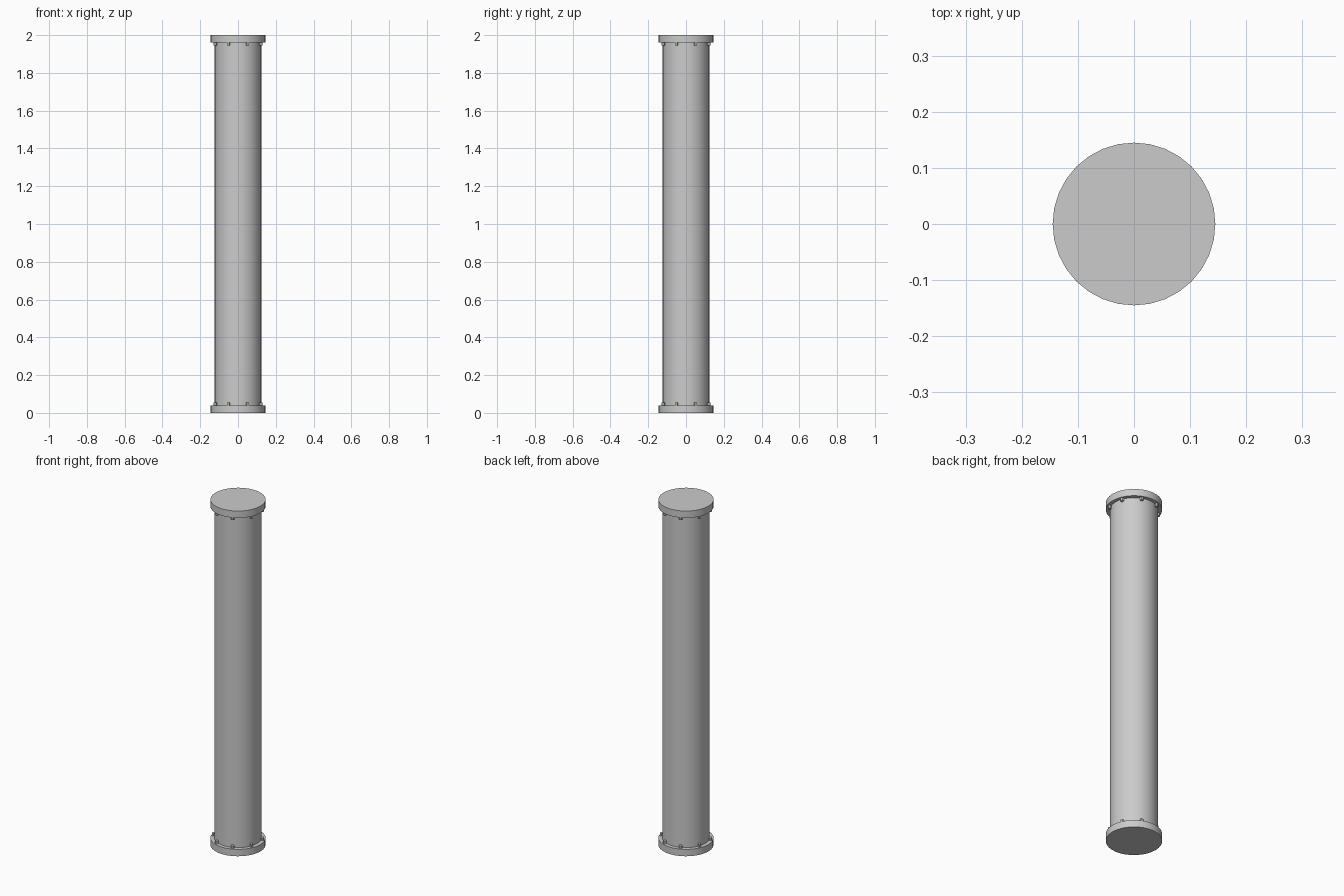
import bpy, math

if "Cube" in bpy.data.objects:
    bpy.data.objects.remove(bpy.data.objects["Cube"])

PIPE_R, FLANGE_R, FLANGE_T, H = 0.124, 0.145, 0.04, 2.0
BOLT_R, BOLT_H, BOLT_RING, BOLTS = 0.009, 0.016, 0.131, 8


def cylinder(name, r, z0, z1, sides, x=0, y=0, rot=0, smooth=True):
    bpy.ops.mesh.primitive_cylinder_add(
        vertices=sides, radius=r, depth=z1 - z0,
        location=(x, y, (z0 + z1) / 2), rotation=(0, 0, rot))
    ob = bpy.context.object
    ob.name = name
    if smooth:
        bpy.ops.object.shade_smooth_by_angle(angle=math.radians(35))
    return ob


# Main pipe
cylinder("pipe", PIPE_R, FLANGE_T, H - FLANGE_T, 32)

# End flanges, each with a ring of bolt heads on its inner face
for label, z0, b0 in (("bottom", 0, FLANGE_T),
                      ("top", H - FLANGE_T, H - FLANGE_T - BOLT_H)):
    cylinder(label + "_flange", FLANGE_R, z0, z0 + FLANGE_T, 32)
    for i in range(BOLTS):
        a = math.tau * (i + 0.5) / BOLTS
        cylinder(f"{label}_bolt_{i + 1}", BOLT_R, b0, b0 + BOLT_H, 6,
                 BOLT_RING * math.cos(a), BOLT_RING * math.sin(a), a, False)
